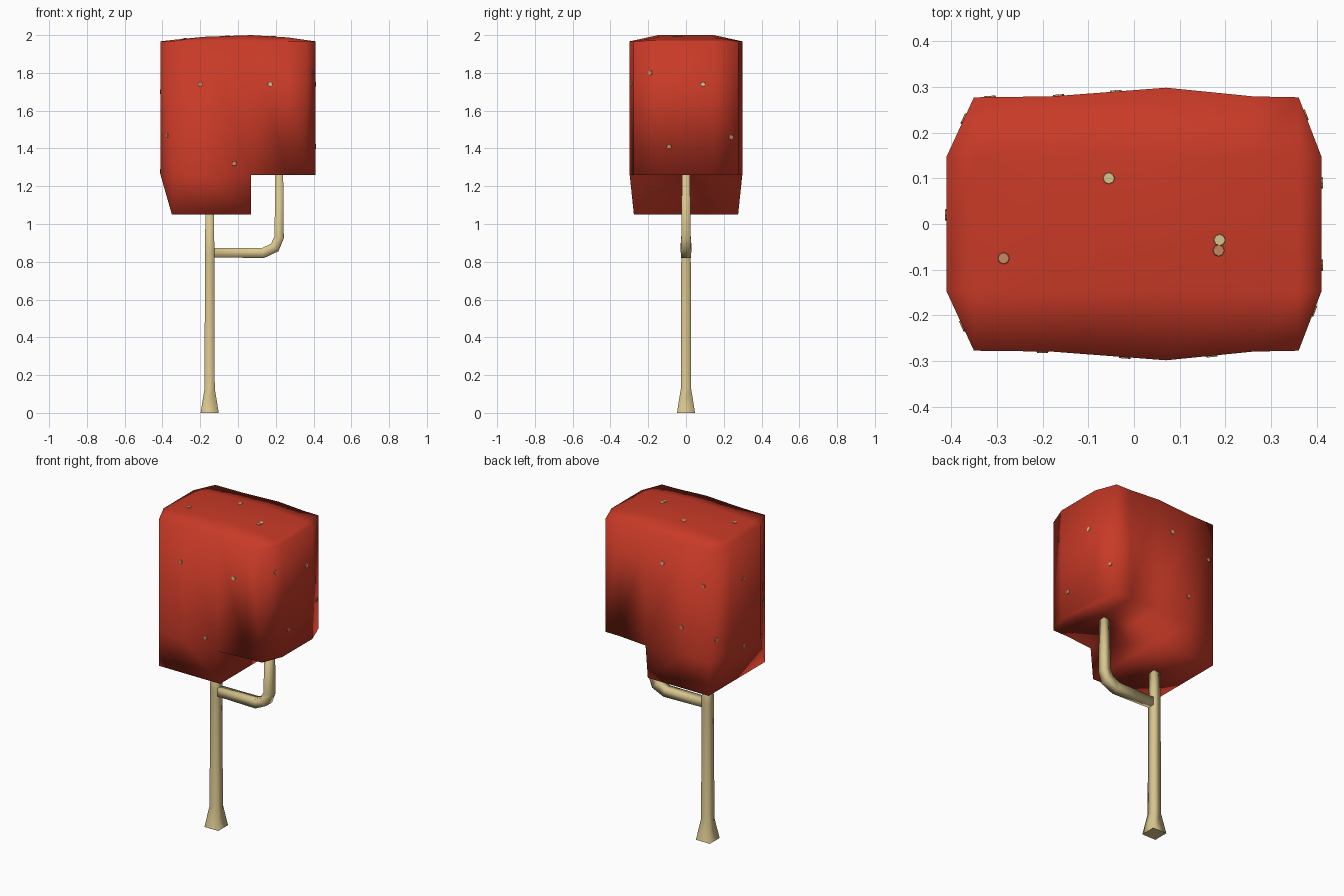
import bpy, bmesh, math
from mathutils import Vector
from mathutils.bvhtree import BVHTree

if "Cube" in bpy.data.objects:
    bpy.data.objects.remove(bpy.data.objects["Cube"])


def material(name, rgb):
    m = bpy.data.materials.new(name)
    m.diffuse_color = (*rgb, 1)
    m.use_nodes = True
    m.node_tree.nodes["Principled BSDF"].inputs["Base Color"].default_value = m.diffuse_color
    return m


RED = material("leaf red", (0.58, 0.042, 0.02))
BARK = material("pale bark", (0.69, 0.56, 0.27))
TAN = material("tan speck", (0.56, 0.24, 0.12))


def finish(name, bm, mat, smooth=True):
    bmesh.ops.recalc_face_normals(bm, faces=bm.faces)
    for f in bm.faces:
        f.smooth = smooth
    me = bpy.data.meshes.new(name)
    bm.to_mesh(me)
    me.materials.append(mat)
    ob = bpy.data.objects.new(name, me)
    bpy.context.collection.objects.link(ob)
    return ob


def square_tube(name, path, mat):
    """Sweep a square along (x, z, half size, tilt) stations in the xz plane."""
    bm = bmesh.new()
    rings = []
    for x, z, h, tilt in path:
        c, s = math.cos(math.radians(tilt)), math.sin(math.radians(tilt))
        rings.append([bm.verts.new((x + u * c * h, v * h, z - u * s * h))
                      for u, v in ((-1, -1), (1, -1), (1, 1), (-1, 1))])
    for a, b in zip(rings, rings[1:]):
        for i in range(4):
            j = (i + 1) % 4
            bm.faces.new((a[i], a[j], b[j], b[i]))
    bm.faces.new(rings[0])
    bm.faces.new(rings[-1])
    ob = finish(name, bm, mat)
    bpy.context.view_layer.objects.active = ob
    ob.select_set(True)
    bpy.ops.object.shade_smooth_by_angle(angle=math.radians(95))
    ob.select_set(False)


# Trunk with flared foot, and the bent side branch
square_tube("trunk", [(-0.15, 0, 0.048, 0), (-0.15, 0.13, 0.027, 0),
                      (-0.15, 0.85, 0.025, 0), (-0.15, 1.08, 0.022, 0)], BARK)
square_tube("side_branch", [(-0.15, 0.848, 0.024, 90), (0.132, 0.846, 0.027, 78),
                            (0.195, 0.876, 0.028, 45), (0.218, 0.93, 0.025, 12),
                            (0.218, 1.28, 0.021, 0)], BARK)

# Leaf canopy: columns along x, with a lower block on the left half
RIM, STEP, LOW, IN = 1.967, 1.26, 1.05, 0.147
cols = [(-0.35, 0.277, 1.974), (-0.18, 0.279, 1.991), (0.07, 0.298, 2.0),
        (0.26, 0.279, 1.988), (0.36, 0.277, 1.974)]
bm = bmesh.new()
V = lambda x, y, z: bm.verts.new((x, y, z))
F = lambda *v: bm.faces.new(v)
top = [[V(x, -y, RIM), V(x, -IN, zi), V(x, IN, zi), V(x, y, RIM)] for x, y, zi in cols]
mid = [[V(x, -y, STEP), V(x, y, STEP)] for x, y, zi in cols]
low = [[V(x, -0.276, LOW), V(x, 0.276, LOW)] for x, y, zi in cols[:3]]
ends = {}
for x in (-0.41, 0.41):
    ends[x] = [[V(x, s * IN, z) for s in (-1, 1)] for z in (RIM, STEP)]
for i in range(4):
    a, b = top[i], top[i + 1]
    for k in range(3):
        F(a[k], a[k + 1], b[k + 1], b[k])
    for k, t in ((0, 0), (1, 3)):
        F(a[t], b[t], mid[i + 1][k], mid[i][k])
        if i < 2:
            F(mid[i][k], mid[i + 1][k], low[i + 1][k], low[i][k])
    under = low if i < 2 else mid
    F(under[i][0], under[i][1], under[i + 1][1], under[i + 1][0])
F(mid[2][0], mid[2][1], low[2][1], low[2][0])
for x, i in ((-0.41, 0), (0.41, 4)):
    e, f = ends[x]
    t, m = top[i], mid[i]
    F(e[0], e[1], t[2], t[1])
    F(e[0], e[1], f[1], f[0])
    for k, o, n in ((0, 0, 1), (1, 3, 2)):
        F(e[k], t[o], t[n])
        F(e[k], t[o], m[k], f[k])
        if i == 0:
            F(f[k], m[k], low[0][k])
    if i == 0:
        F(f[0], f[1], low[0][1], low[0][0])
    else:
        F(f[0], f[1], m[1], m[0])
bmesh.ops.recalc_face_normals(bm, faces=bm.faces)
tree = BVHTree.FromBMesh(bm)
finish("leaf_canopy", bm, RED)

# Small pale specks: thin discs laid on the canopy (start point, ray direction)
front, back, left, right, down = ((0, 1, 0), (0, -1, 0), (1, 0, 0), (-1, 0, 0), (0, 0, -1))
pale = [((0.17, -1, 1.74), front), ((1, 0.09, 1.74), right), ((-0.04, 1, 1.80), back),
        ((-0.055, 0.1, 3), down), ((0.187, -0.035, 3), down)]
tan = [((-0.2, -1, 1.74), front), ((-0.02, -1, 1.32), front), ((-0.375, -1, 1.47), front),
       ((1, -0.19, 1.8), right), ((1, -0.09, 1.41), right), ((0.375, 1, 1.46), back),
       ((-0.315, 1, 1.725), back), ((-0.165, 1, 1.43), back), ((-1, 0.02, 1.7), left),
       ((-1, 0.23, 1.39), left), ((-1, 0.02, 1.28), left),
       ((-0.285, -0.075, 3), down), ((0.185, -0.058, 3), down)]
for name, spots, mat in (("pale_specks", pale, BARK), ("tan_specks", tan, TAN)):
    sm = bmesh.new()
    for start, ray in spots:
        hit, normal, _, _ = tree.ray_cast(Vector(start), Vector(ray))
        if hit is None:
            continue
        if normal.dot(Vector(ray)) > 0:
            normal = -normal
        mtx = normal.to_track_quat('Z', 'Y').to_matrix().to_4x4()
        mtx.translation = hit
        bmesh.ops.create_cone(sm, cap_ends=True, segments=8, radius1=0.014,
                              radius2=0.012, depth=0.006, matrix=mtx)
    finish(name, sm, mat, smooth=False)
